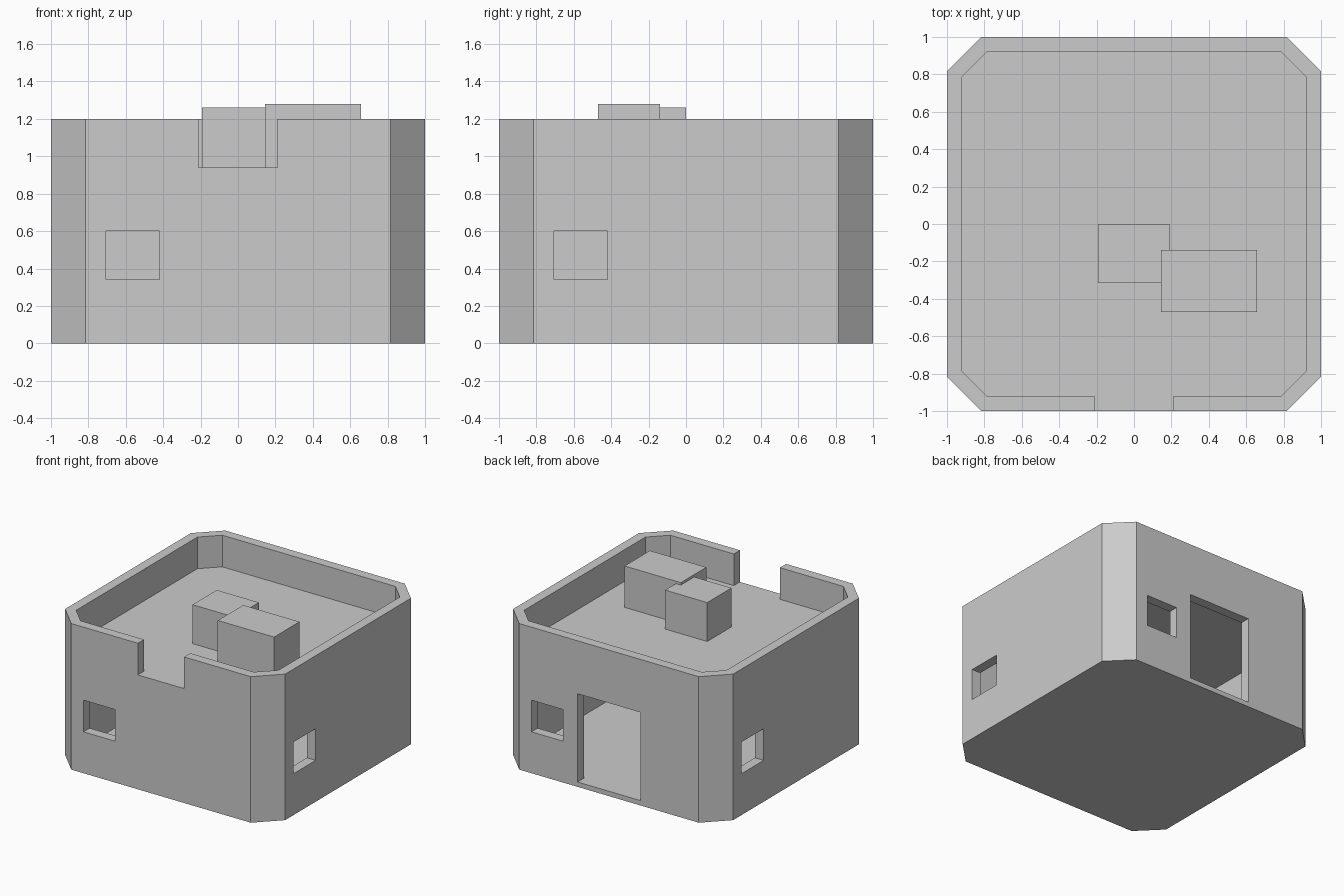
import bpy
import bmesh
from math import pi, cos, sin

cube = bpy.data.objects.get("Cube")
if cube:
    bpy.data.objects.remove(cube, do_unlink=True)

# Single flat colour
grey = bpy.data.materials.new("plain_grey")
grey.use_nodes = True
tone = (0.6, 0.6, 0.6, 1.0)
grey.diffuse_color = tone
grey.node_tree.nodes["Principled BSDF"].inputs["Base Color"].default_value = tone

# Key dimensions
HEIGHT, DECK, CEILING, FLOOR = 1.2, 0.94, 0.9, 0.04
OUTER, INNER = (1.0, 0.816), (0.92, 0.787)


def prism(name, outline, z0, z1):
    """Extrude a flat outline from z0 up to z1."""
    bm = bmesh.new()
    face = bm.faces.new([bm.verts.new((x, y, z0)) for x, y in outline])
    top = bmesh.ops.extrude_face_region(bm, geom=[face])["geom"]
    bmesh.ops.translate(bm, vec=(0, 0, z1 - z0),
                        verts=[v for v in top if isinstance(v, bmesh.types.BMVert)])
    bmesh.ops.recalc_face_normals(bm, faces=bm.faces[:])
    mesh = bpy.data.meshes.new(name)
    bm.to_mesh(mesh)
    bm.free()
    mesh.materials.append(grey)
    obj = bpy.data.objects.new(name, mesh)
    bpy.context.collection.objects.link(obj)
    return obj


def octagon(size):
    """Square outline with clipped corners."""
    a, b = size
    points = []
    for k in range(4):
        c, s = round(cos(k * pi / 2)), round(sin(k * pi / 2))
        points += [(x * c - y * s, x * s + y * c) for x, y in ((a, -b), (a, b))]
    return points


def rect(x0, x1, y0, y1, turns=0):
    """Rectangle outline, turned about the centre by quarter turns."""
    c, s = round(cos(turns * pi / 2)), round(sin(turns * pi / 2))
    corners = ((x0, y0), (x1, y0), (x1, y1), (x0, y1))
    return [(x * c - y * s, x * s + y * c) for x, y in corners]


def cut(target, outline, z0, z1):
    """Subtract a prism from the target and discard the cutter."""
    cutter = prism("cutter", outline, z0, z1)
    cutter.hide_render = True
    mod = target.modifiers.new("cut", 'BOOLEAN')
    mod.operation = 'DIFFERENCE'
    mod.solver = 'EXACT'
    mod.object = cutter
    bpy.context.view_layer.objects.active = target
    bpy.ops.object.modifier_apply(modifier=mod.name)
    bpy.data.objects.remove(cutter, do_unlink=True)


# Hollow building shell with a sunken roof deck
shell = prism("building_shell", octagon(OUTER), 0, HEIGHT)
cut(shell, octagon(INNER), FLOOR, CEILING)
cut(shell, octagon(INNER), DECK, HEIGHT + 0.2)

# Gap in the front parapet
cut(shell, rect(-0.21, 0.21, -1.1, -0.85), DECK, HEIGHT + 0.2)

# One window in each wall
for turn in range(4):
    cut(shell, rect(-0.705, -0.42, -1.1, -0.85, turn), 0.34, 0.6)

# Doorway in the back wall
cut(shell, rect(-0.285, 0.285, 0.85, 1.1), FLOOR, 0.765)

# Rooftop boxes
prism("small_roof_box", rect(-0.193, 0.19, -0.315, 0), DECK, 1.26)
prism("large_roof_box", rect(0.145, 0.657, -0.47, -0.14), DECK, 1.28)
